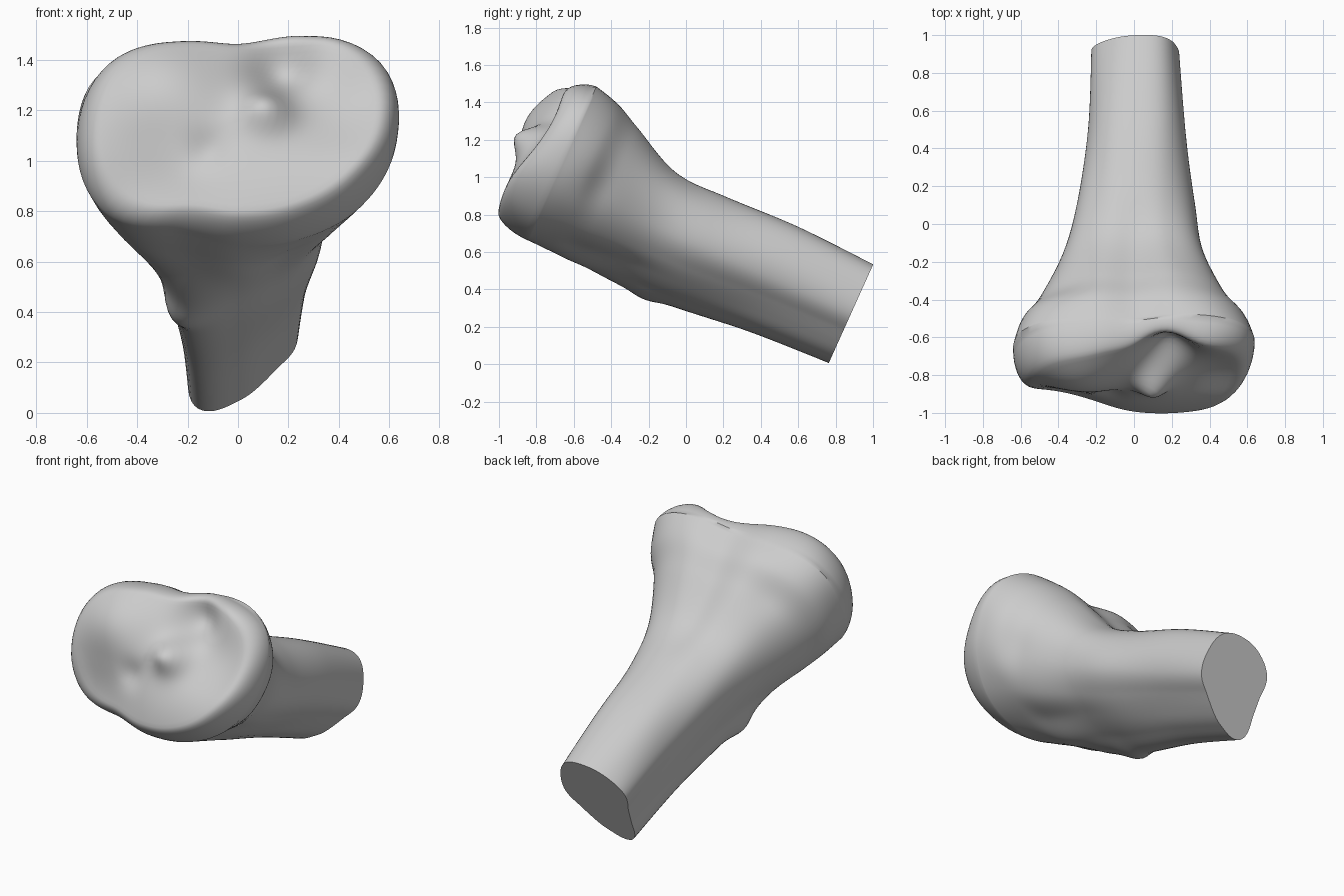
import bpy
import bmesh
import math
from mathutils import Vector

SEGMENTS = 96
STEPS = 10
RIM = 0.15

if "Cube" in bpy.data.objects:
    bpy.data.objects.remove(bpy.data.objects["Cube"], do_unlink=True)

# Bone frame: the shaft runs from the sawn end towards the joint
origin = Vector((0, 0.88, 0.265))
axis = Vector((0, -0.91, 0.41)).normalized()
across = Vector((1, 0, 0))
upward = Vector((0, 0.41, 0.91)).normalized()

# Sections: distance along the axis, centre height, radii every 30 degrees
sections = [
    (0, 0, .23, .265, .31, .29, .27, .255, .21, .23, .315, .24, .19, .185),
    (.45, 0, .26, .3, .33, .31, .3, .27, .24, .26, .34, .26, .21, .21),
    (.87, 0, .32, .33, .32, .3, .31, .32, .3, .31, .39, .3, .26, .27),
    (1.17, .01, .36, .385, .34, .29, .33, .38, .38, .38, .42, .32, .28, .31),
    (1.45, .04, .48, .51, .46, .37, .43, .49, .51, .5, .43, .39, .35, .42),
    (1.6, .08, .59, .6, .5, .4, .47, .57, .6, .57, .45, .43, .43, .5),
    (1.74, .1, .63, .66, .52, .41, .47, .61, .64, .61, .455, .445, .485, .56),
]


def blend(a, b, c, d, t):
    """Smooth curve through b and c."""
    return b + t / 2 * (c - a + t * (2*a - 5*b + 4*c - d + t * (3*(b - c) + d - a)))


def bump(x, v, centre_x, centre_v, size):
    return math.exp(-((x - centre_x)**2 + (v - centre_v)**2) / size**2)


def section_at(i, t):
    last = len(sections) - 1
    rows = [sections[min(max(i + k, 0), last)] for k in (-1, 0, 1, 2)]
    return [blend(*values, t) for values in zip(*rows)]


def outline(radii, centre):
    """Closed smooth outline in the section plane."""
    points = []
    n = len(radii)
    for j in range(SEGMENTS):
        i, t = divmod(j * n / SEGMENTS, 1)
        r = blend(*(radii[(int(i) + k) % n] for k in (-1, 0, 1, 2)), t)
        angle = math.tau * j / SEGMENTS
        points.append((r * math.cos(angle), centre + r * math.sin(angle)))
    return points


def place(s, x, v):
    return origin + axis * s + across * x + upward * v


def plateau(x, v):
    """Height of the joint surface: two shallow condyles, a notch and a spine."""
    h = 1.91 - 0.2 * (v - 0.2) - 0.8 * max(0, -v)**2
    h += 0.12 * bump(x, v, -0.3, 0.25, 0.28)
    h -= 0.12 * bump(x, v, -0.42, -0.2, 0.3)
    h -= 0.04 * bump(x, v, 0.4, 0.2, 0.2)
    h += 0.04 * bump(x, v, 0.38, 0.5, 0.2)
    h -= 0.11 * bump(x, v, 0.18, 0.38, 0.13)
    h += 0.1 * bump(x, v, 0.11, 0.14, 0.1)
    h -= 0.03 * bump(x, v, -0.12, -0.02, 0.08)
    return h


# Lumps and hollows on the sides: position, size, outward push
lumps = [
    (Vector((-.23, -.2, .4)), .1, .035),
    (Vector((-.5, -.55, 1.25)), .14, .02),
    (Vector((-.35, -.33, 1.2)), .12, -.02),
    (Vector((.12, -.5, 1.42)), .12, -.02),
    (Vector((.35, -.5, 1.4)), .15, .015),
    (Vector((.55, -.5, .95)), .13, -.02),
    (Vector((-.15, -.6, .6)), .12, -.01),
]

bm = bmesh.new()
rings = []

# Shaft and flaring head
for i in range(len(sections) - 1):
    final = i == len(sections) - 2
    for step in range(STEPS + final):
        s, centre, *radii = section_at(i, step / STEPS)
        ring = []
        for x, v in outline(radii, centre):
            p = place(s, x, v)
            out = (across * x + upward * (v - centre)).normalized()
            push = sum(a * math.exp(-((p - c).length / size)**2) for c, size, a in lumps)
            ring.append(bm.verts.new(p + out * push))
        rings.append(ring)

# Rounded rim and joint surface, drawn inwards from the last section
rim_s, centre, *radii = sections[-1]
rim = outline(radii, centre)
shrinks = [1 - RIM * (k / 10)**2 for k in range(1, 11)] + [k / 20 for k in range(16, 0, -1)]
for k in shrinks:
    rise = math.sqrt(1 - max(0, (k - 1 + RIM) / RIM)**2)
    ring = []
    for x, v in rim:
        x, v = x * k, centre + (v - centre) * k
        ring.append(bm.verts.new(place(rim_s + (plateau(x, v) - rim_s) * rise, x, v)))
    rings.append(ring)

for low, high in zip(rings, rings[1:]):
    for j in range(SEGMENTS):
        n = (j + 1) % SEGMENTS
        bm.faces.new((low[j], low[n], high[n], high[j]))
bm.faces.new(rings[-1])
bm.faces.new(rings[0][::-1])
bmesh.ops.recalc_face_normals(bm, faces=bm.faces)

mesh = bpy.data.meshes.new("bone")
bm.to_mesh(mesh)
bm.free()
bone = bpy.data.objects.new("bone", mesh)
bpy.context.collection.objects.link(bone)

# Plain grey bone colour
grey = bpy.data.materials.new("bone grey")
grey.use_nodes = True
colour = (0.6, 0.6, 0.6, 1)
grey.diffuse_color = colour
grey.node_tree.nodes["Principled BSDF"].inputs["Base Color"].default_value = colour
mesh.materials.append(grey)

bpy.context.view_layer.objects.active = bone
bone.select_set(True)
bpy.ops.object.shade_smooth_by_angle(angle=math.radians(40))
